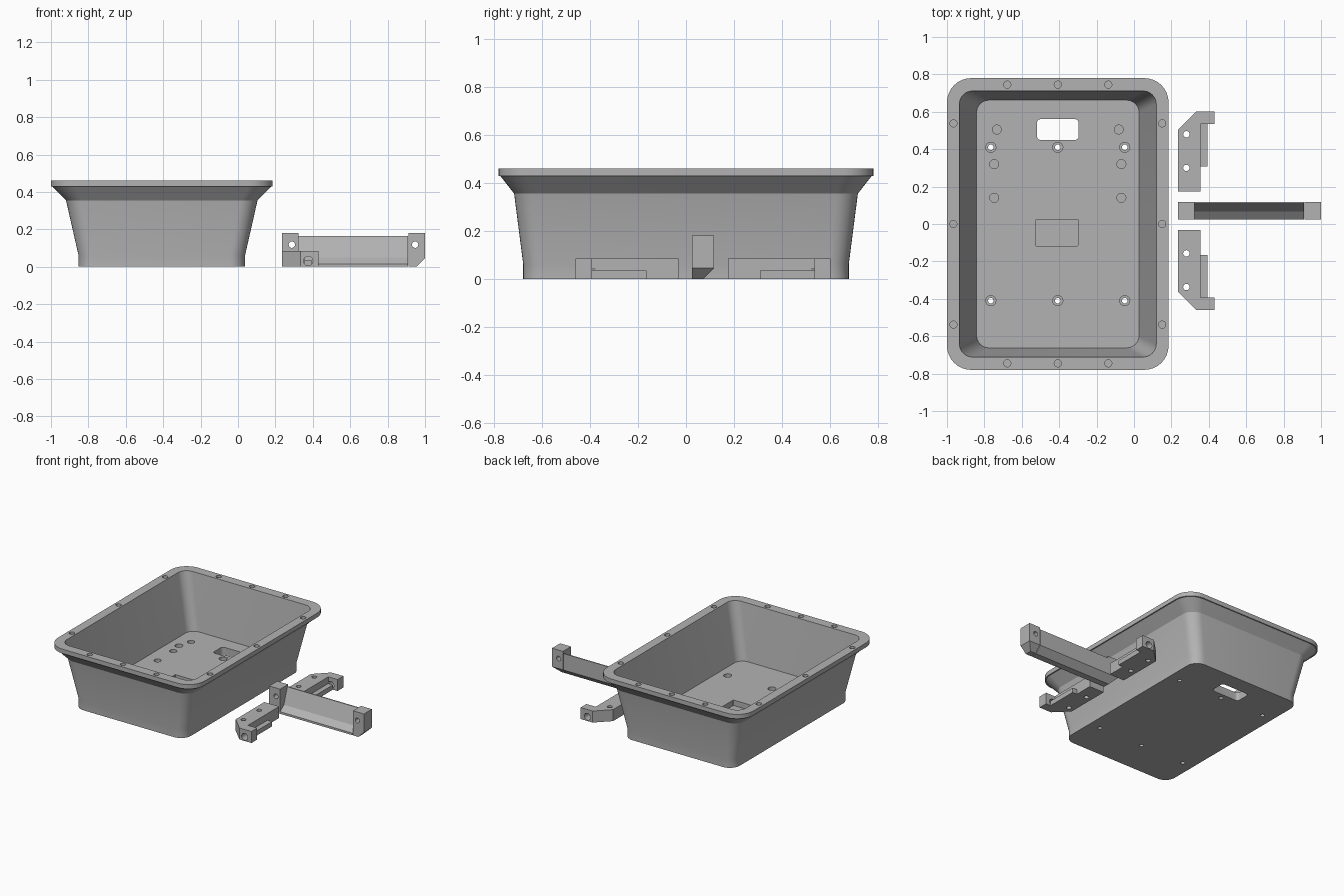
import bpy, bmesh, math
from mathutils import Vector

if "Cube" in bpy.data.objects:
    bpy.data.objects.remove(bpy.data.objects["Cube"])

grey = bpy.data.materials.new("plain grey")
grey.diffuse_color = (0.45, 0.45, 0.45, 1)
grey.use_nodes = True
grey.node_tree.nodes["Principled BSDF"].inputs["Base Color"].default_value = grey.diffuse_color


def loft(bm, rings):
    """Skin a stack of equal-length point rings and cap both ends."""
    vr = [[bm.verts.new(p) for p in r] for r in rings]
    n = len(vr[0])
    for a, b in zip(vr, vr[1:]):
        for i in range(n):
            j = (i + 1) % n
            bm.faces.new((a[i], a[j], b[j], b[i]))
    bm.faces.new(vr[0][::-1])
    bm.faces.new(vr[-1])


def rounded(cx, cy, hx, hy, r, z, seg=8):
    pts = []
    for k, (sx, sy) in enumerate(((1, 1), (-1, 1), (-1, -1), (1, -1))):
        for i in range(seg + 1):
            a = math.pi / 2 * (k + i / seg)
            pts.append(Vector((cx + sx * (hx - r) + r * math.cos(a),
                               cy + sy * (hy - r) + r * math.sin(a), z)))
    return pts


def circle(u, v, r, w, axis="z", n=24):
    pts = []
    for i in range(n):
        a = 2 * math.pi * i / n
        p, q = u + r * math.cos(a), v + r * math.sin(a)
        pts.append(Vector((p, q, w) if axis == "z" else (p, w, q)))
    return pts


def prism(bm, profile, a, b, axis):
    """Extrude a 2D profile along an axis from a to b."""
    def put(p, w):
        if axis == "z":
            return Vector((p[0], p[1], w))
        if axis == "y":
            return Vector((p[0], w, p[1]))
        return Vector((w, p[0], p[1]))
    loft(bm, [[put(p, w) for p in profile] for w in (a, b)])


def make(name, bm):
    bmesh.ops.recalc_face_normals(bm, faces=bm.faces)
    me = bpy.data.meshes.new(name)
    bm.to_mesh(me)
    bm.free()
    ob = bpy.data.objects.new(name, me)
    bpy.context.collection.objects.link(ob)
    me.materials.append(grey)
    return ob


def finish(ob, cutter=None):
    """Cut the holes, then smooth the rounded surfaces."""
    for o in bpy.context.selected_objects:
        o.select_set(False)
    bpy.context.view_layer.objects.active = ob
    ob.select_set(True)
    if cutter:
        mod = ob.modifiers.new("holes", "BOOLEAN")
        mod.operation = "DIFFERENCE"
        mod.solver = "EXACT"
        mod.object = cutter
        bpy.ops.object.modifier_apply(modifier=mod.name)
        bpy.data.objects.remove(cutter)
    bpy.ops.object.shade_smooth_by_angle(angle=math.radians(25))


# Tray shell: outer wall up, over the rim, inner wall down to the floor
CX = -0.4075
FLOOR = 0.06
bm = bmesh.new()
loft(bm, [rounded(CX, 0, *s) for s in (
    (0.445, 0.677, 0.08, 0.0),
    (0.445, 0.677, 0.08, 0.06),
    (0.512, 0.715, 0.09, 0.355),
    (0.584, 0.772, 0.122, 0.428),
    (0.5925, 0.78, 0.13, 0.428),
    (0.5925, 0.78, 0.13, 0.46),
    (0.5265, 0.711, 0.07, 0.46),
    (0.434, 0.662, 0.065, FLOOR))])
tray = make("tray", bm)

# Tray openings: cable slot, shallow pocket, screw holes
bm = bmesh.new()
loft(bm, [rounded(CX, 0.505, 0.112, 0.056, 0.022, z) for z in (-0.05, 0.1)])
loft(bm, [rounded(CX - 0.005, -0.046, 0.112, 0.071, 0.001, z, 1) for z in (0.02, 0.1)])
for dx in (-0.358, 0, 0.358):
    for y in (-0.41, 0.41):
        loft(bm, [circle(CX + dx, y, r, z) for r, z in
                  ((0.015, -0.05), (0.015, 0.03), (0.027, 0.03), (0.027, 0.1))])
for dx, y in ((0.326, 0.505), (0.34, 0.32), (0.34, 0.14)):
    for s in (-1, 1):
        loft(bm, [circle(CX + s * dx, y, 0.024, z) for z in (0.02, 0.1)])
for s in (-1, 1):
    for t in (-1, 0, 1):
        for x, y in ((CX + 0.27 * t, 0.745 * s), (CX + 0.558 * s, 0.538 * t)):
            loft(bm, [circle(x, y, 0.019, z) for z in (0.43, 0.5)])
finish(tray, make("tray_cutter", bm))

# Pair of side brackets, mirrored across the bar between them
MID_Y = 0.0715
for side, name in ((1, "back"), (-1, "front")):
    def fy(y):
        return MID_Y + side * (y - MID_Y)

    bm = bmesh.new()
    outline = ((0.235, 0.175), (0.355, 0.175), (0.355, 0.535), (0.43, 0.535),
               (0.43, 0.602), (0.333, 0.602), (0.235, 0.505))
    prism(bm, [(x, fy(y)) for x, y in outline], 0, 0.084, "z")
    bracket = make(name + "_bracket", bm)
    bm = bmesh.new()
    for y in (0.3, 0.48):
        loft(bm, [circle(0.28, fy(y), 0.017, z) for z in (-0.05, 0.15)])
    loft(bm, [circle(0.375, 0.031, 0.025, fy(y), "y") for y in (0.52, 0.65)])
    finish(bracket, make("bracket_cutter", bm))

    bm = bmesh.new()
    prism(bm, [(x, fy(y)) for x, y in ((0.355, 0.308), (0.392, 0.308),
               (0.392, 0.535), (0.355, 0.535))], 0, 0.035, "z")
    make(name + "_bracket_ledge", bm)

# Cross bar: thin angled web between two lugs
bm = bmesh.new()
prism(bm, ((0.025, 0), (0.072, 0), (0.117, 0.045), (0.117, 0.165), (0.109, 0.165),
           (0.068, 0.05), (0.025, 0.015)), 0.32, 0.908, "x")
make("cross_bar", bm)

BAR_X = 0.6175
for s, name in ((-1, "left"), (1, "right")):
    def fx(x):
        return BAR_X + s * (x - BAR_X)

    bm = bmesh.new()
    prism(bm, ((0.025, 0), (0.072, 0), (0.117, 0.045), (0.117, 0.18), (0.025, 0.18)),
          fx(0.912), fx(1.0), "x")
    lug = make(name + "_lug", bm)
    bm = bmesh.new()
    loft(bm, [circle(fx(0.947), 0.118, 0.017, y, "y") for y in (-0.05, 0.2)])
    prism(bm, [(fx(x), z) for x, z in ((0.935, -0.02), (1.02, -0.02), (1.02, 0.065))],
          -0.05, 0.2, "y")
    finish(lug, make("lug_cutter", bm))
